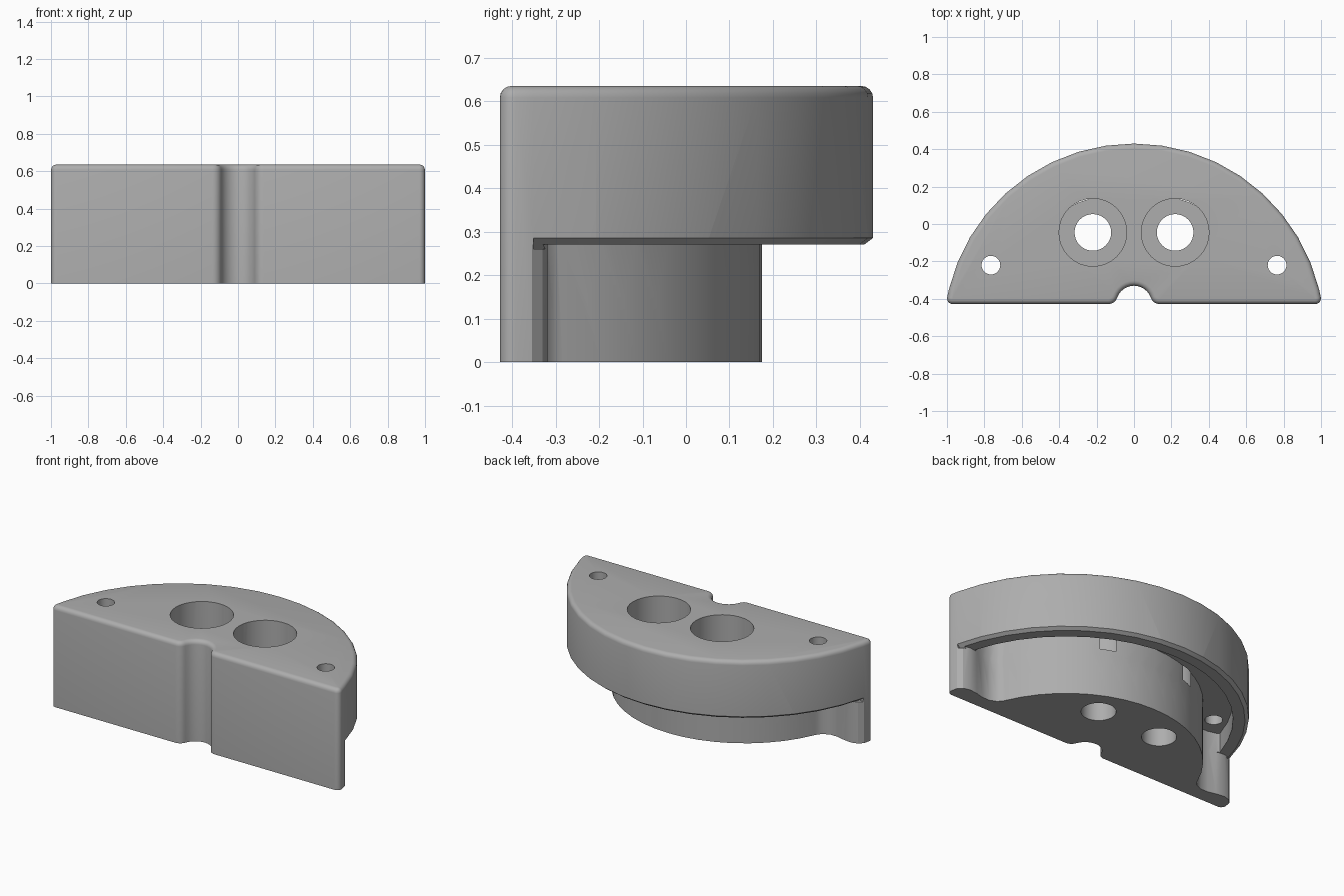
import bpy, bmesh
from math import sin, cos, radians

cube = bpy.data.objects.get("Cube")
if cube:
    bpy.data.objects.remove(cube, do_unlink=True)

ARC_Y = -0.588      # common centre of the rear arcs
OUTER_R, RIM_R, FOOT_R = 1.018, 0.93, 0.763
FLOOR, TOP = 0.27, 0.635


def arc(cx, cy, r, a0, a1, n):
    steps = [radians(a0 + (a1 - a0) * i / n) for i in range(n + 1)]
    return [(cx + r * cos(a), cy + r * sin(a)) for a in steps]


def mirrored(points):
    return [(-x, y) for x, y in reversed(points)]


def make_object(name, bm):
    bmesh.ops.recalc_face_normals(bm, faces=bm.faces)
    mesh = bpy.data.meshes.new(name)
    bm.to_mesh(mesh)
    bm.free()
    obj = bpy.data.objects.new(name, mesh)
    bpy.context.collection.objects.link(obj)
    return obj


def prism(name, outline, z0, z1, round_top=0):
    bm = bmesh.new()
    base = bm.faces.new([bm.verts.new((x, y, z0)) for x, y in outline])
    out = bmesh.ops.extrude_face_region(bm, geom=[base])["geom"]
    verts = [g for g in out if isinstance(g, bmesh.types.BMVert)]
    bmesh.ops.translate(bm, verts=verts, vec=(0, 0, z1 - z0))
    if round_top:
        edges = [e for e in bm.edges if all(v.co.z > z1 - 1e-5 for v in e.verts)]
        bmesh.ops.bevel(bm, geom=edges, offset=round_top, segments=4,
                        profile=0.5, affect='EDGES')
    return make_object(name, bm)


def cut(target, cutter):
    cutter.hide_render = True
    bpy.context.view_layer.objects.active = target
    mod = target.modifiers.new("cut", 'BOOLEAN')
    mod.operation, mod.solver, mod.object = 'DIFFERENCE', 'EXACT', cutter
    bpy.ops.object.modifier_apply(modifier=mod.name)
    bpy.data.objects.remove(cutter, do_unlink=True)


# Half-round block with rounded corners and a notch in the flat front
right_corner = arc(0.9695, -0.398, 0.03, -90, 11, 6)
right_notch = arc(0, -0.425, 0.095, 90, 19, 6)[1:] + arc(0.137, -0.378, 0.05, 199, 270, 5)[1:]
rear = arc(0, ARC_Y, OUTER_R, 13.5, 166.5, 18)
outline = (right_corner + rear + mirrored(right_corner)
           + mirrored(right_notch) + [(0, -0.33)] + right_notch)
block = prism("half_round_block", outline, 0, TOP, 0.027)

# Foot outline: rear arc flowing into a hollow and a rounded end lobe
lobe = [(0.99, -0.354), (0.967, -0.33), (0.925, -0.318), (0.87, -0.325), (0.82, -0.338),
        (0.77, -0.338), (0.73, -0.322), (0.708, -0.3)]
foot_arc = arc(0, ARC_Y, FOOT_R, 23.5, 156.5, 18)

# Deeper channel between the foot and the hanging rim
inner = [p for p in lobe if p[0] < 0.88]
channel = inner + foot_arc + mirrored(inner) + arc(0, ARC_Y, RIM_R, 163, 17, 18)
cut(block, prism("channel_cutter", channel, -0.1, 0.39))

# Undercut around the foot, below the rim
around = [(1.2, -0.36)] + lobe + foot_arc + mirrored(lobe) + [(-1.2, -0.36), (-1.2, 0.7), (1.2, 0.7)]
cut(block, prism("undercut_cutter", around, -0.1, FLOOR))

# Chamfer along the lower edge of the rim
bm = bmesh.new()
section = [(0.984, 0.26), (1.06, 0.26), (1.06, 0.317)]
rings = [[bm.verts.new((x, y, z)) for x, y, z in
          [(r * cos(a), ARC_Y + r * sin(a), z) for r, z in section]]
         for a in [radians(13.5 + 8.5 * i) for i in range(19)]]
for a, b in zip(rings, rings[1:]):
    for i in range(3):
        j = (i + 1) % 3
        bm.faces.new((a[i], a[j], b[j], b[i]))
bm.faces.new(rings[0])
bm.faces.new(rings[-1])
cut(block, make_object("chamfer_cutter", bm))

# Counterbored main holes and small outer holes
for side in (-1, 1):
    for x, y, r, z0 in ((0.22, -0.045, 0.098, -0.1), (0.22, -0.045, 0.181, 0.3),
                        (0.765, -0.22, 0.05, -0.1)):
        circle = arc(side * x, y, r, 0, 360, 32)[:-1]
        cut(block, prism("hole_cutter", circle, z0, 1))

# Single grey finish
grey = bpy.data.materials.new("plain_grey")
grey.use_nodes = True
color = (0.42, 0.42, 0.42, 1)
grey.diffuse_color = color
grey.node_tree.nodes["Principled BSDF"].inputs["Base Color"].default_value = color
block.data.materials.clear()
block.data.materials.append(grey)

bpy.ops.object.select_all(action='DESELECT')
block.select_set(True)
bpy.context.view_layer.objects.active = block
bpy.ops.object.shade_smooth_by_angle(angle=radians(30))
